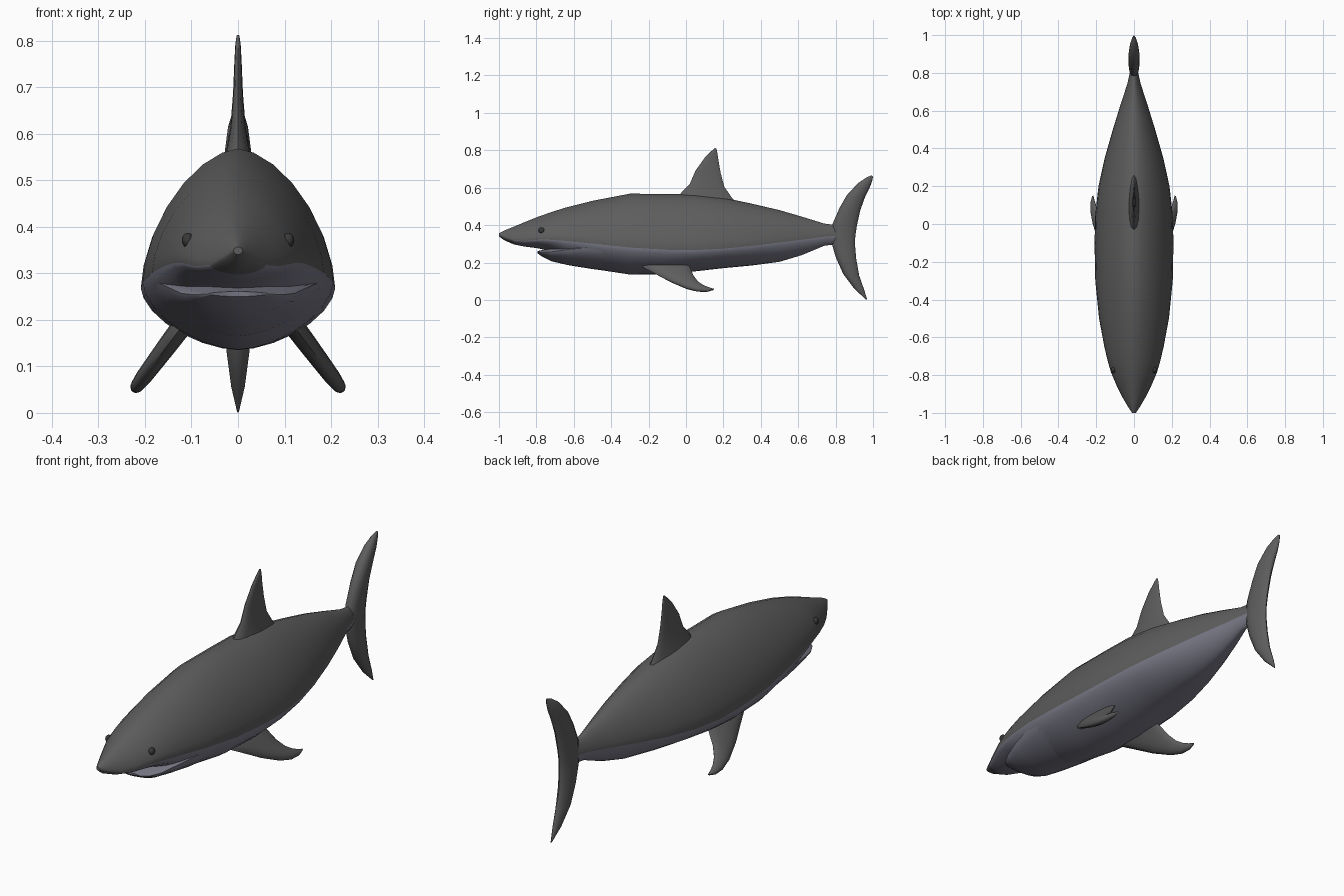
import bpy, bmesh, math
from mathutils import Vector

if "Cube" in bpy.data.objects:
    bpy.data.objects.remove(bpy.data.objects["Cube"])


def material(name, rgb):
    m = bpy.data.materials.new(name)
    m.diffuse_color = (*rgb, 1)
    m.use_nodes = True
    m.node_tree.nodes["Principled BSDF"].inputs["Base Color"].default_value = m.diffuse_color
    return m


DARK = material("dark_grey", (0.11, 0.11, 0.11))
PALE = material("pale_belly", (0.19, 0.19, 0.24))
BLACK = material("eye_dark", (0.04, 0.04, 0.04))


def loft(name, rings, mats, pale_from=None, angle=50):
    """Skin a list of equal-length closed rings and cap both ends."""
    bm = bmesh.new()
    rows = [[bm.verts.new(p) for p in r] for r in rings]
    n = len(rows[0])
    for a, b in zip(rows, rows[1:]):
        for k in range(n):
            f = bm.faces.new((a[k], a[(k + 1) % n], b[(k + 1) % n], b[k]))
            if pale_from is not None and k >= pale_from and a[0].co.y > -0.96:
                f.material_index = 1
    bm.faces.new(rows[0])
    bm.faces.new(rows[-1])
    bmesh.ops.recalc_face_normals(bm, faces=bm.faces)
    me = bpy.data.meshes.new(name)
    bm.to_mesh(me)
    bm.free()
    for m in mats:
        me.materials.append(m)
    ob = bpy.data.objects.new(name, me)
    bpy.context.collection.objects.link(ob)
    smooth(ob, angle)
    return ob


def smooth(ob, angle):
    bpy.ops.object.select_all(action='DESELECT')
    ob.select_set(True)
    bpy.context.view_layer.objects.active = ob
    bpy.ops.object.shade_smooth_by_angle(angle=math.radians(angle))


HALF = 14


def body_ring(y, w, top, mid, bot):
    """Cross-section: rounded peak above the belly line, shallower keel below."""
    ring = []
    for k in range(2 * HALF):
        a = math.pi * k / HALF
        c, s = math.cos(a), math.sin(a)
        x = math.copysign(abs(c) ** 1.2, c) * w
        h = abs(s) ** 1.2
        ring.append((x, y, mid + h * ((top - mid) if s >= 0 else (bot - mid))))
    return ring


def fin_ring(lead, trail, half, normal):
    """Lens-shaped fin section between a leading and a trailing point."""
    lead, trail, normal = Vector(lead), Vector(trail), Vector(normal)
    ring = []
    for k in range(14):
        a = 2 * math.pi * k / 14
        t = 0.5 - 0.5 * math.cos(a)
        ring.append(lead.lerp(trail, t) + normal * half * math.sin(a) * (1.15 - 0.4 * t))
    return ring


# Body: y, half width, top, belly line, bottom
stations = [
    (-1.0, .010, .357, .349, .340), (-.97, .030, .372, .335, .318),
    (-.92, .060, .392, .318, .297), (-.86, .090, .417, .315, .285),
    (-.79, .120, .445, .322, .276), (-.73, .138, .466, .322, .262),
    (-.65, .157, .492, .316, .222), (-.50, .185, .530, .301, .166),
    (-.30, .205, .568, .280, .136), (-.10, .209, .567, .268, .135),
    (.05, .205, .565, .266, .153), (.20, .188, .547, .274, .170),
    (.35, .155, .515, .288, .184), (.50, .112, .480, .307, .204),
    (.62, .075, .445, .322, .240), (.74, .036, .408, .338, .290),
    (.82, .018, .398, .345, .300)]
loft("body", [body_ring(*s) for s in stations], [DARK, PALE], HALF)

# Lower jaw, set below the snout so that the mouth stays open
jaw = [(-.795, .065, .261, .256, .250), (-.77, .095, .266, .254, .232),
       (-.72, .122, .278, .257, .207), (-.63, .150, .290, .270, .186),
       (-.50, .178, .290, .282, .165), (-.40, .188, .290, .280, .155)]
loft("lower_jaw", [body_ring(*s) for s in jaw], [PALE])

# Dorsal fin: leading y, z, trailing y, z, half thickness
dorsal = [(-.05, .54, .32, .49, .035), (-.02, .58, .25, .54, .026),
          (.02, .62, .205, .605, .017), (.05, .69, .185, .68, .011),
          (.10, .76, .173, .75, .008), (.135, .795, .168, .785, .006),
          (.154, .812, .163, .810, .003)]
loft("dorsal_fin", [fin_ring((0, a, b), (0, c, d), t, (1, 0, 0))
                    for a, b, c, d, t in dorsal], [DARK])

# Tail fin, one crescent from the lower to the upper tip
tail = [(.963, .001, .968, .004, .002), (.90, .06, .954, .05, .015),
        (.84, .14, .926, .13, .026), (.80, .23, .910, .22, .028),
        (.78, .30, .904, .29, .027), (.775, .35, .905, .34, .026),
        (.785, .41, .914, .40, .029), (.82, .49, .932, .48, .030),
        (.86, .56, .957, .55, .030), (.92, .625, .982, .60, .022),
        (.965, .655, .995, .635, .012), (.992, .666, 1.0, .660, .003)]
loft("tail_fin", [fin_ring((0, a, b), (0, c, d), t, (1, 0, 0))
                  for a, b, c, d, t in tail], [DARK])

# Pectoral fins lie in a plane sloping outward and down
pectoral = [(-.27, .225, .01, .225, .022), (-.26, .19, .01, .195, .023),
            (-.18, .148, .025, .165, .022), (-.09, .10, .04, .13, .020),
            (0, .062, .065, .098, .018), (.06, .047, .095, .078, .015),
            (.11, .045, .125, .066, .011), (.145, .053, .150, .059, .004)]
for side, label in ((1, "right"), (-1, "left")):
    def place(y, z):
        return (side * (.12 + (.187 - z) * .75), y, z)
    loft("pectoral_fin_" + label,
         [fin_ring(place(a, b), place(c, d), t, (side * .8, 0, .6))
          for a, b, c, d, t in pectoral], [DARK])

    # Eyes
    bpy.ops.mesh.primitive_uv_sphere_add(segments=16, ring_count=10, radius=.016,
                                         location=(side * .108, -.772, .371))
    eye = bpy.context.object
    eye.name = "eye_" + label
    eye.scale = (.8, 1, 1)
    eye.data.materials.append(BLACK)
    smooth(eye, 60)
